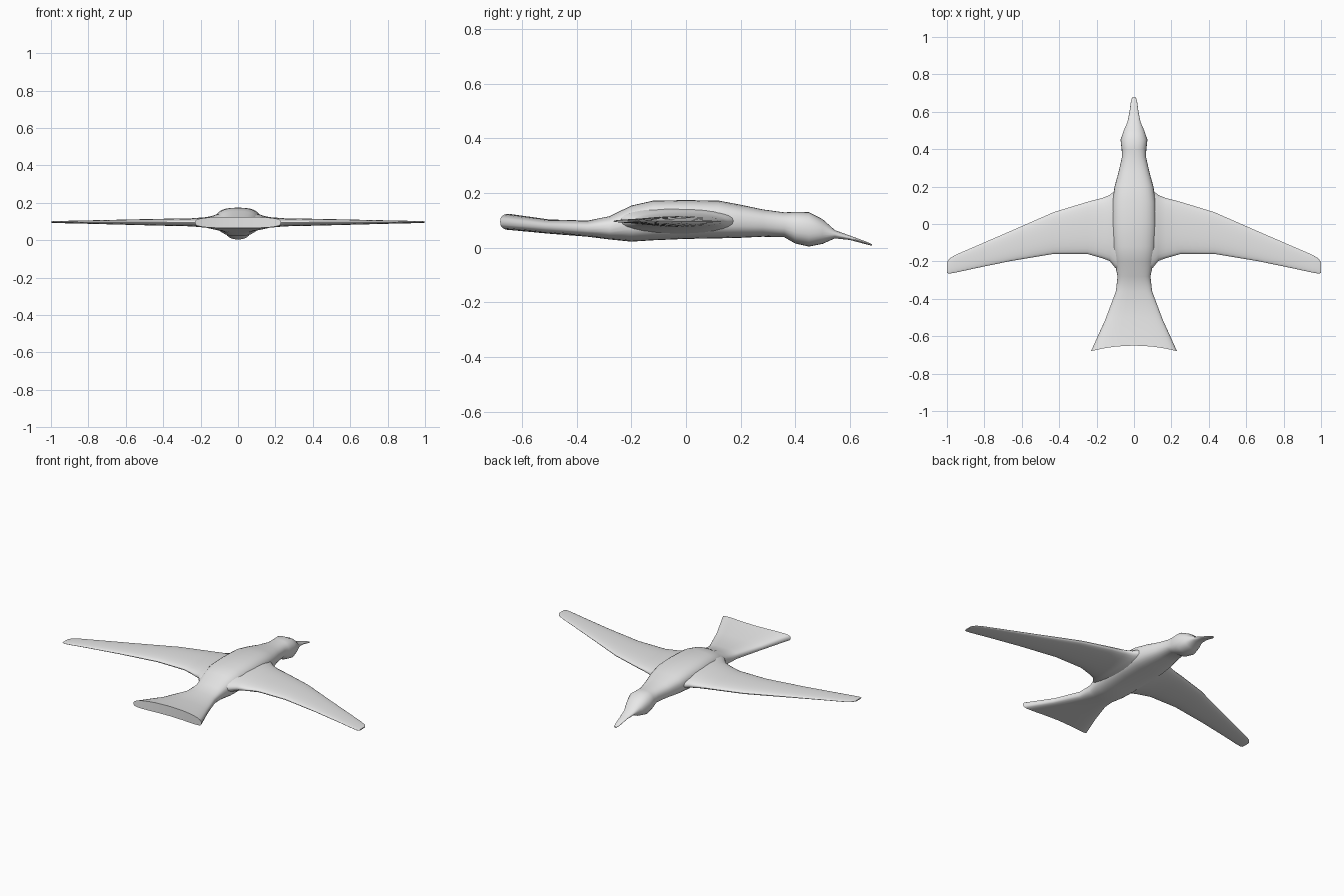
import bpy, bmesh, math

cube = bpy.data.objects.get("Cube")
if cube:
    bpy.data.objects.remove(cube)

grey = bpy.data.materials.new("pale grey")
grey.use_nodes = True
grey.diffuse_color = (0.8, 0.8, 0.8, 1)
grey.node_tree.nodes["Principled BSDF"].inputs["Base Color"].default_value = (0.8, 0.8, 0.8, 1)

SIDES = 28


def ring(half_w, low, high, power):
    """Rounded-box outline as (across, up) pairs."""
    mid, half_h = (low + high) / 2, (high - low) / 2
    pts = []
    for i in range(SIDES):
        a = 2 * math.pi * i / SIDES
        c, s = math.cos(a), math.sin(a)
        pts.append((half_w * math.copysign(abs(c) ** (2 / power), c),
                    mid + half_h * math.copysign(abs(s) ** (2 / power), s)))
    return pts


def loft(name, rings):
    """Skin a list of 3D rings into one closed, smooth part."""
    bm = bmesh.new()
    loops = [[bm.verts.new(p) for p in r] for r in rings]
    for a, b in zip(loops, loops[1:]):
        for i in range(SIDES):
            j = (i + 1) % SIDES
            bm.faces.new((a[i], a[j], b[j], b[i]))
    # close the ends with strips so curved ends stay clean
    for end in (loops[0], loops[-1]):
        half = SIDES // 2
        for i in range(half):
            quad = [end[i], end[i + 1], end[SIDES - i - 1], end[(SIDES - i) % SIDES]]
            bm.faces.new(list(dict.fromkeys(quad)))
    bmesh.ops.recalc_face_normals(bm, faces=bm.faces)
    mesh = bpy.data.meshes.new(name)
    bm.to_mesh(mesh)
    bm.free()
    mesh.materials.append(grey)
    obj = bpy.data.objects.new(name, mesh)
    bpy.context.collection.objects.link(obj)
    return obj


# Body from tail to beak: y, half width, bottom, top, squareness
body_stations = [
    (-0.65, 0.230, 0.065, 0.124, 3.2),
    (-0.50, 0.155, 0.051, 0.103, 3.0),
    (-0.36, 0.097, 0.040, 0.099, 2.8),
    (-0.28, 0.088, 0.030, 0.115, 2.6),
    (-0.20, 0.105, 0.022, 0.154, 2.6),
    (-0.12, 0.116, 0.027, 0.172, 2.7),
    (0.00, 0.120, 0.032, 0.174, 2.7),
    (0.12, 0.116, 0.034, 0.172, 2.7),
    (0.20, 0.104, 0.036, 0.157, 2.6),
    (0.28, 0.082, 0.040, 0.140, 2.5),
    (0.36, 0.064, 0.038, 0.129, 2.4),
    (0.40, 0.066, 0.015, 0.131, 2.4),
    (0.45, 0.072, 0.004, 0.130, 2.4),
    (0.50, 0.055, 0.014, 0.104, 2.3),
    (0.545, 0.035, 0.034, 0.064, 2.2),
    (0.60, 0.024, 0.028, 0.044, 2.0),
    (0.66, 0.016, 0.012, 0.022, 2.0),
    (0.68, 0.008, 0.007, 0.013, 2.0),
]
rings = []
for y, w, low, high, power in body_stations:
    # the rear edge of the tail is notched, fading out towards the body
    notch = 0.03 * max(0, (-0.36 - y) / 0.29)
    rings.append([(x, y - notch * (x / w) ** 2, z) for x, z in ring(w, low, high, power)])
body = loft("body", rings)

# Wing from root to tip: x, rear edge, front edge, bottom, top
wing_stations = [
    (0.05, -0.26, 0.21, 0.045, 0.150),
    (0.10, -0.235, 0.180, 0.052, 0.145),
    (0.13, -0.198, 0.155, 0.060, 0.132),
    (0.17, -0.183, 0.139, 0.067, 0.123),
    (0.25, -0.160, 0.118, 0.074, 0.117),
    (0.43, -0.160, 0.063, 0.078, 0.114),
    (0.66, -0.198, -0.038, 0.084, 0.109),
    (0.85, -0.237, -0.120, 0.089, 0.105),
    (0.95, -0.259, -0.163, 0.091, 0.103),
    (0.985, -0.265, -0.183, 0.092, 0.102),
    (1.00, -0.262, -0.205, 0.094, 0.100),
]
for side, sign in (("left", 1), ("right", -1)):
    rings = []
    for x, rear, front, low, high in wing_stations:
        mid = (rear + front) / 2
        rings.append([(sign * x, mid + a, z) for a, z in ring((front - rear) / 2, low, high, 2.2)])
    loft(side + "_wing", rings)

# Smooth shading with crisp tail and wing ends
bpy.ops.object.select_all(action="DESELECT")
for name in ("body", "left_wing", "right_wing"):
    obj = bpy.data.objects[name]
    obj.select_set(True)
    bpy.context.view_layer.objects.active = obj
bpy.ops.object.shade_smooth_by_angle(angle=math.radians(50))
